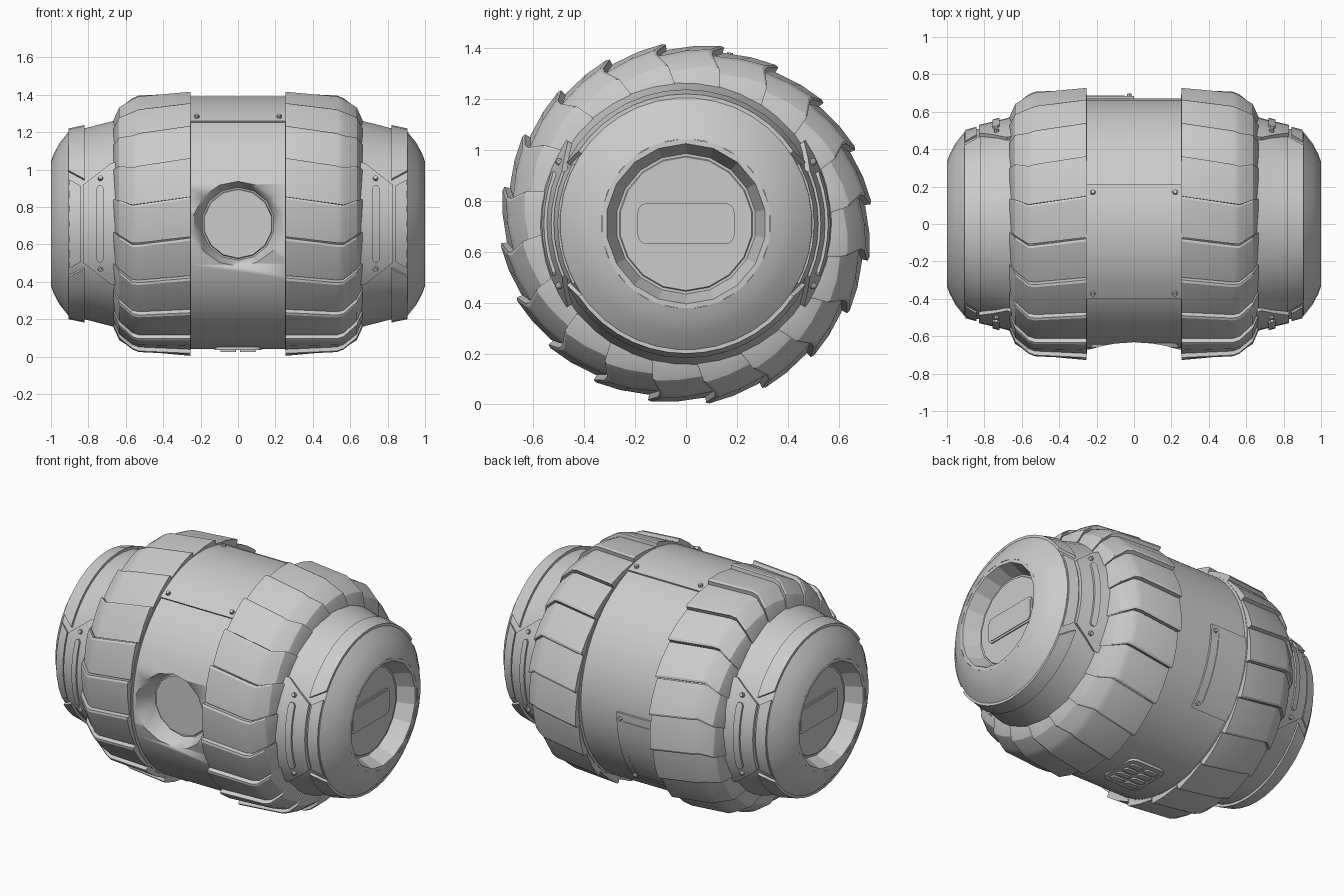
import bpy, bmesh
from math import sin, cos, radians, pi
from mathutils import Vector, Matrix

if "Cube" in bpy.data.objects:
    bpy.data.objects.remove(bpy.data.objects["Cube"])

C = 0.71          # height of the barrel axis


def P(x, deg, r, zs=1.0):
    a = radians(deg)
    return Vector((x, r * cos(a), C + zs * r * sin(a)))


def lerp(x, pts):
    for (a, p), (b, q) in zip(pts, pts[1:]):
        if x <= b:
            return p + (q - p) * max(0, (x - a) / (b - a))
    return pts[-1][1]


def finish(name, bm, angle=28):
    bmesh.ops.remove_doubles(bm, verts=bm.verts, dist=1e-5)
    bmesh.ops.recalc_face_normals(bm, faces=bm.faces)
    me = bpy.data.meshes.new(name)
    bm.to_mesh(me)
    bm.free()
    ob = bpy.data.objects.new(name, me)
    bpy.context.collection.objects.link(ob)
    bpy.ops.object.select_all(action='DESELECT')
    ob.select_set(True)
    bpy.context.view_layer.objects.active = ob
    bpy.ops.object.shade_smooth_by_angle(angle=radians(angle))
    return ob


def lathe(name, prof, n=40, s=1, zs=1.0, angle=28):
    # revolve (x, r) points about the barrel axis
    bm = bmesh.new()
    rings = [[bm.verts.new(P(s * x, 360 * (i + .5) / n, r, zs)) for i in range(n)] for x, r in prof]
    for A, B in zip(rings, rings[1:]):
        for i in range(n):
            j = (i + 1) % n
            bm.faces.new((A[i], A[j], B[j], B[i]))
    return finish(name, bm, angle)


def slab(bm, us, vs, f, depth, zs=1.0):
    # curved solid: f(u, v) -> x, angle, radius of the outer skin
    g = [[[bm.verts.new(P(x, t, r - d, zs)) for x, t, r in [f(u, v) for v in vs]]
          for u in us] for d in (0, depth)]
    nu, nv = len(us) - 1, len(vs) - 1
    for k in g:
        for i in range(nu):
            for j in range(nv):
                bm.faces.new((k[i][j], k[i + 1][j], k[i + 1][j + 1], k[i][j + 1]))
    T, B = g
    for j in range(nv):
        for i in (0, nu):
            bm.faces.new((T[i][j], T[i][j + 1], B[i][j + 1], B[i][j]))
    for i in range(nu):
        for j in (0, nv):
            bm.faces.new((T[i][j], T[i + 1][j], B[i + 1][j], B[i][j]))


def steps(a, b, n):
    return [a + (b - a) * i / n for i in range(n + 1)]


def rivets(name, spots):
    bm = bmesh.new()
    for x, t, r in spots:
        n = P(0, t, 1) - P(0, t, 0)
        m = Matrix.Translation(P(x, t, r)) @ n.to_track_quat('Z', 'Y').to_matrix().to_4x4()
        bmesh.ops.create_cone(bm, cap_ends=True, segments=10, radius1=.016, radius2=.011, depth=.022, matrix=m)
    finish(name, bm)


def round_plate(name, loc, size, thin, rad):
    # box with its corners rounded around the thin axis (0 = x, 2 = z)
    bm = bmesh.new()
    bmesh.ops.create_cube(bm, size=1, matrix=Matrix.Translation(loc) @ Matrix.Diagonal((*size, 1)))
    ed = [e for e in bm.edges
          if abs((e.verts[0].co - e.verts[1].co)[thin]) > 1e-4]
    bmesh.ops.bevel(bm, geom=ed, offset=rad, segments=4, profile=.5, affect='EDGES')
    finish(name, bm)


# centre band with the tapered eye opening cut into its front
band = lathe("centre_band", [(-.3, 0), (-.3, .672), (.3, .672), (.3, 0)], 48)
bm = bmesh.new()
bmesh.ops.create_cone(bm, cap_ends=True, segments=14, radius1=.195, radius2=.251, depth=.16,
                      matrix=Matrix.Translation((0, -.62, C)) @ Matrix.Rotation(pi / 2, 4, 'X'))
cutter = finish("eye_cutter", bm)
cutter.hide_render = True
bo = band.modifiers.new("eye_hole", 'BOOLEAN')
bo.object, bo.operation, bo.solver = cutter, 'DIFFERENCE', 'EXACT'
bpy.context.view_layer.objects.active = band
bpy.ops.object.modifier_apply(modifier=bo.name)
bpy.data.objects.remove(cutter)
bm = bmesh.new()
bmesh.ops.create_cone(bm, cap_ends=True, segments=14, radius1=.19, radius2=.183, depth=.02,
                      matrix=Matrix.Translation((0, -.542, C)) @ Matrix.Rotation(pi / 2, 4, 'X'))
finish("eye_lens", bm)

# plates riveted on the band: top hatch and back hatch
bm = bmesh.new()
slab(bm, [-.258, .258], steps(72, 126, 8), lambda u, v: (u, v, .681), .03)
finish("top_hatch", bm)
rivets("top_hatch_rivets", [(x, t, .684) for x in (-.22, .22) for t in (75.5, 123)])
bm = bmesh.new()
slab(bm, [-.258, 0], steps(-42, 1, 6), lambda u, v: (u, v, .684), .03)
finish("back_hatch", bm)
bm = bmesh.new()
slab(bm, [-.258, -.05], steps(-38, -3, 6), lambda u, v: (u, v, .688), .03)
finish("back_hatch_inset", bm)
rivets("back_hatch_rivets", [(-.025, t, .687) for t in (-39, -2)])

# vent under the band
round_plate("vent_frame", (0, 0, .055), (.25, .27, .04), 2, .04)
for i in range(4):
    for sx in (-1, 1):
        round_plate("vent_slat", (sx * .052, -.084 + .056 * i, .04), (.085, .034, .03), 2, .014)

# tread profile and chevron shift along x
TREAD = [(.255, .735), (.53, .715), (.565, .7), (.635, .648), (.665, .578)]
SHIFT = [(.255, 0), (.53, 3), (.565, 3.3), (.635, 0), (.665, -1.7)]
NECK = [(.6, .57), (.665, .552), (.82, .512)]
CAP = NECK + [(.905, .495), (.955, .432), (.985, .375), (1.0, .333)]

for s, side in ((1, "right"), (-1, "left")):
    # tread core and twenty overlapping tread plates
    core = [(.258, .5)] + [(x - .003, r - .04) for x, r in TREAD] + [(.66, .4)]
    lathe(side + "_tread_core", core, 40, s, .97)
    bm = bmesh.new()
    for k in range(20):
        a = 6.2 + 18 * k
        slab(bm, [p[0] for p in TREAD], [0, .06, .5, 1],
             lambda u, v: (s * u, a + lerp(u, SHIFT) + 17.6 * v,
                           lerp(u, TREAD) - .027 * v - (.006 if v == 0 else 0)), .055, .97)
    finish(side + "_tread_plates", bm, 24)

    # domed end and deep round socket
    lathe(side + "_end_cap", CAP, 40, s, angle=32)
    lathe(side + "_end_socket", [(.999, .336), (1.0, .315), (.9, .276), (.9, .266), (.905, .262), (.905, 0)],
          18, s, angle=15)
    round_plate(side + "_socket_frame", (s * .904, 0, C), (.016, .38, .16), 0, .035)
    round_plate(side + "_socket_panel", (s * .908, 0, C), (.016, .355, .135), 0, .025)

    # raised arcs above and below, with slanted ends
    bm = bmesh.new()
    for mid in (90, 270):
        def arc(u, v):
            half = 63 - 7 * u
            return s * (.82 + .085 * u), mid + half * v, .528 - .018 * u
        slab(bm, [0, 1], steps(-1, 1, 14), arc, .04)
    finish(side + "_cap_arcs", bm)

    # trapezoid side plates with a slotted grip and rivets
    for mid, end in ((0, "back"), (180, "front")):
        def plate(grow, lift):
            def f(u, v):
                hi = lerp(abs(v), [(0, .83), (23, .83), (35, .68)]) - grow
                x = .655 + (hi - .655) * u
                return s * x, mid + v, lerp(x, NECK) + lift
            return f
        bm = bmesh.new()
        slab(bm, [0, .5, 1], [-35, -29, -23, -15, -7, 0, 7, 15, 23, 29, 35], plate(0, .018), .04)
        finish(f"{side}_{end}_side_plate", bm)

        bm = bmesh.new()
        def grip(u, v):
            w = .018 * (.45 if abs(v) > 20 else 1)
            x = .738 + w * u
            return s * x, mid + v, lerp(x, NECK) + .03
        slab(bm, [-1, 1], [-21.5, -20, -13, -6, 0, 6, 13, 20, 21.5], grip, .03)
        finish(f"{side}_{end}_grip", bm)

        # slim trim strip between the arcs
        bm = bmesh.new()
        def trim(u, v):
            return s * (.842 + .058 * u), mid + v * (23 + 5 * u), .52 - .016 * u
        slab(bm, [0, 1], steps(-1, 1, 6), trim, .03)
        finish(f"{side}_{end}_trim", bm)
        rivets(f"{side}_{end}_rivets", [(s * .735, mid + t, lerp(.735, NECK) + .022) for t in (-26, 26)])
